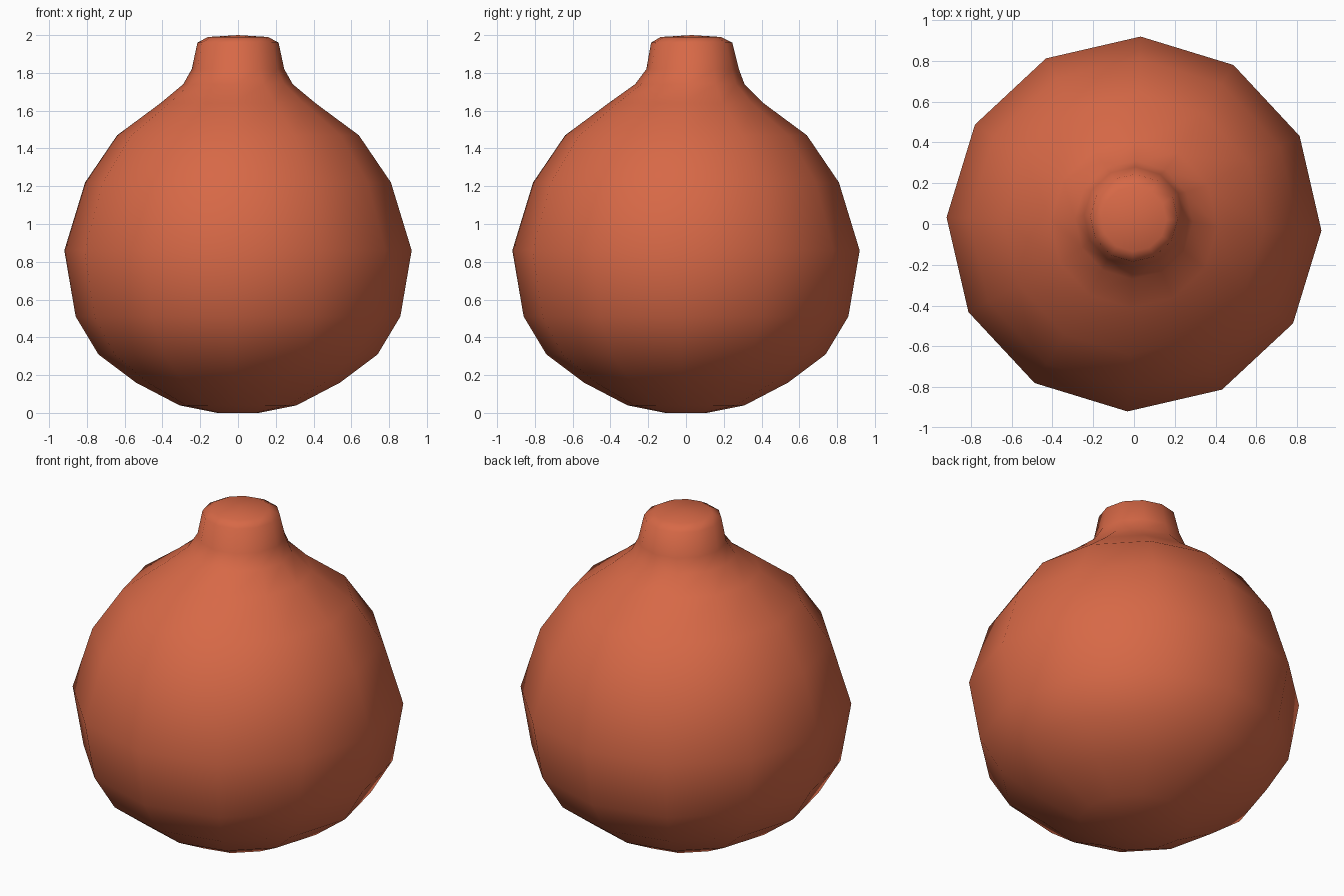
import bpy, bmesh, math

if "Cube" in bpy.data.objects:
    bpy.data.objects.remove(bpy.data.objects["Cube"])

# single terracotta colour
clay = bpy.data.materials.new("terracotta")
clay.diffuse_color = (0.68, 0.14, 0.062, 1)
clay.use_nodes = True
clay.node_tree.nodes["Principled BSDF"].inputs["Base Color"].default_value = clay.diffuse_color

SIDES = 12
OFFSET = math.radians(-2)

# profile rings: height, radius, y shift (the neck leans slightly back)
RINGS = [
    (0.00, 0.11, 0.0), (0.04, 0.31, 0.0), (0.16, 0.54, 0.0),
    (0.31, 0.74, 0.0), (0.51, 0.86, 0.0), (0.86, 0.92, 0.0),
    (1.22, 0.81, 0.0), (1.47, 0.64, 0.0), (1.64, 0.41, 0.0),
    (1.74, 0.29, 0.02), (1.82, 0.245, 0.035), (1.96, 0.215, 0.03),
    (1.99, 0.16, 0.025),
]

bm = bmesh.new()
loops = []
for z, r, cy in RINGS:
    loops.append([bm.verts.new((r * math.cos(OFFSET + math.tau * i / SIDES),
                                cy + r * math.sin(OFFSET + math.tau * i / SIDES), z))
                  for i in range(SIDES)])

# side walls
for a, b in zip(loops, loops[1:]):
    for i in range(SIDES):
        j = (i + 1) % SIDES
        bm.faces.new((a[i], a[j], b[j], b[i]))

# closed base and gently domed neck top
bm.faces.new(loops[0][::-1])
tip = bm.verts.new((0.0, 0.03, 2.0))
for i in range(SIDES):
    bm.faces.new((loops[-1][i], loops[-1][(i + 1) % SIDES], tip))

for f in bm.faces:
    f.smooth = True

mesh = bpy.data.meshes.new("round_bottle")
bm.to_mesh(mesh)
bm.free()
mesh.materials.append(clay)
bottle = bpy.data.objects.new("round_bottle", mesh)
bpy.context.collection.objects.link(bottle)
